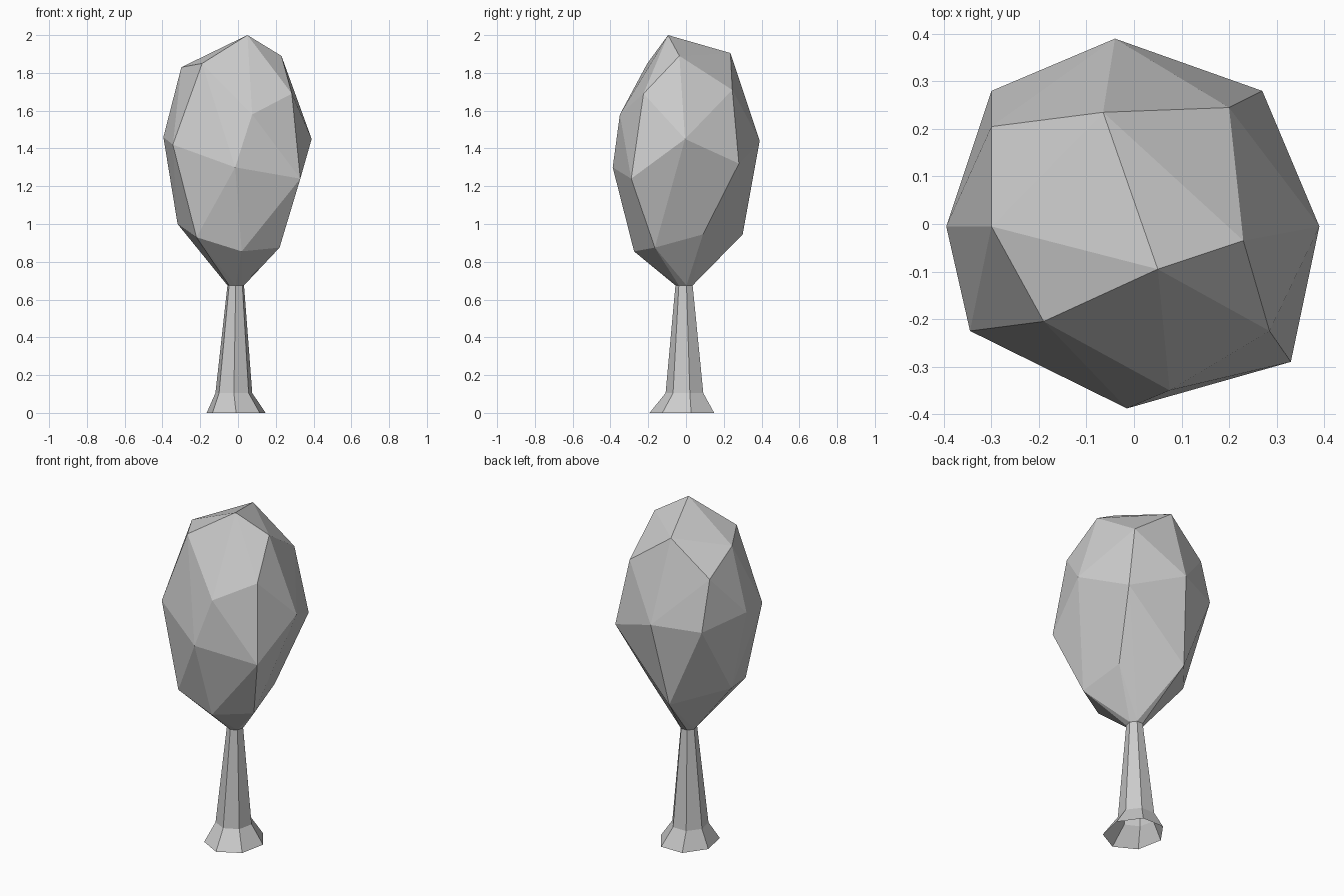
import bpy, bmesh, math

if "Cube" in bpy.data.objects:
    bpy.data.objects.remove(bpy.data.objects["Cube"])

SIDES = 7


def ring(cx, cy, rx, ry, z):
    """Seven-sided ring with one corner facing the front."""
    return [(cx + rx * math.sin(2 * math.pi * i / SIDES),
             cy - ry * math.cos(2 * math.pi * i / SIDES), z) for i in range(SIDES)]


def finish(bm, name):
    bmesh.ops.recalc_face_normals(bm, faces=bm.faces)
    mesh = bpy.data.meshes.new(name)
    bm.to_mesh(mesh)
    bm.free()
    obj = bpy.data.objects.new(name, mesh)
    bpy.context.collection.objects.link(obj)
    return obj


# Trunk: flared foot, then a slim taper, open at both ends
rings = [ring(-0.01, -0.013, 0.16, 0.18, 0.0),
         ring(-0.022, -0.003, 0.10, 0.105, 0.105),
         ring(-0.012, -0.008, 0.045, 0.048, 0.675)]
bm = bmesh.new()
loops = [[bm.verts.new(p) for p in r] for r in rings]
for lo, hi in zip(loops, loops[1:]):
    for i in range(SIDES):
        j = (i + 1) % SIDES
        bm.faces.new((lo[i], lo[j], hi[j], hi[i]))
finish(bm, "trunk")

# Foliage: faceted convex crown that narrows down to the trunk top
crown = [(0.05, -0.095, 2.0), (-0.065, 0.235, 1.905), (0.23, -0.035, 1.89),
         (-0.19, -0.205, 1.85), (-0.30, -0.005, 1.83)]
shoulder = [(0.20, 0.245, 1.71), (-0.30, 0.205, 1.71),
            (0.285, -0.225, 1.69), (0.075, -0.35, 1.58)]
waist = [(-0.395, -0.005, 1.46), (0.39, -0.005, 1.45), (-0.04, 0.39, 1.44),
         (-0.345, -0.225, 1.42), (-0.30, 0.28, 1.42), (0.27, 0.28, 1.32),
         (-0.015, -0.388, 1.30), (0.33, -0.29, 1.24)]
under = [(-0.32, 0.03, 1.0), (-0.10, 0.30, 0.945), (0.18, 0.09, 0.945),
         (-0.22, -0.247, 0.93), (0.22, -0.165, 0.875), (0.02, -0.275, 0.855)]
bm = bmesh.new()
for p in crown + shoulder + waist + under + rings[-1]:
    bm.verts.new(p)
hull = bmesh.ops.convex_hull(bm, input=bm.verts)
stray = {v for key in ("geom_interior", "geom_unused") for v in hull[key]
         if isinstance(v, bmesh.types.BMVert)}
bmesh.ops.delete(bm, geom=list(stray), context='VERTS')
finish(bm, "foliage")
